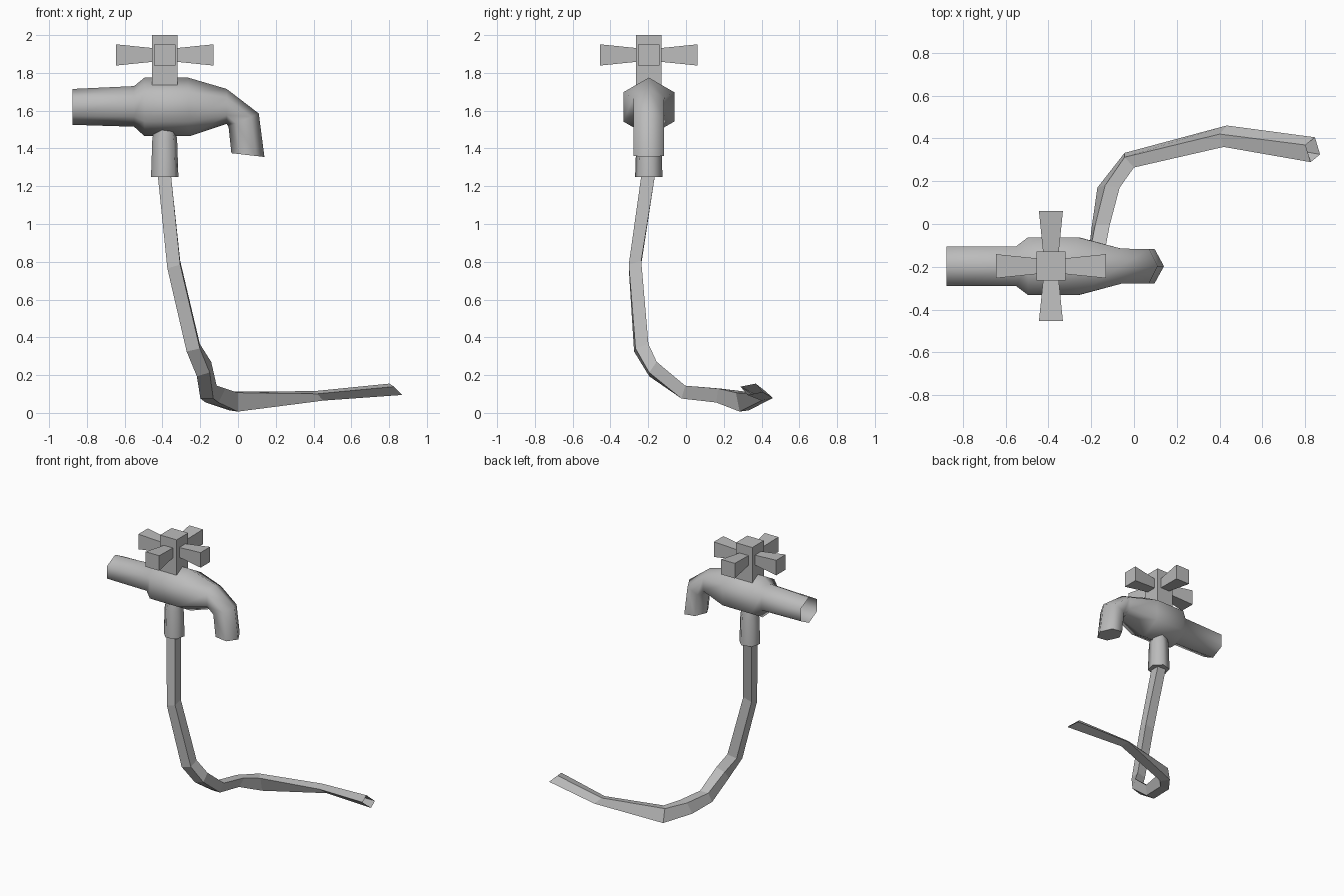
import bpy, bmesh
from math import cos, sin, pi, radians
from mathutils import Vector

cube = bpy.data.objects.get("Cube")
if cube:
    bpy.data.objects.remove(cube, do_unlink=True)

metal = bpy.data.materials.new("grey_metal")
metal.use_nodes = True
colour = (0.5, 0.5, 0.5, 1)
metal.diffuse_color = colour
metal.node_tree.nodes["Principled BSDF"].inputs["Base Color"].default_value = colour

CX, CY = -0.388, -0.197   # axis of the handle and neck


def loft(name, rings, cap_start=False, cap_end=False, smooth=None):
    """Skin a list of point rings with quads and optional end caps."""
    bm = bmesh.new()
    loops = [[bm.verts.new(p) for p in ring] for ring in rings]
    n = len(loops[0])
    for a, b in zip(loops, loops[1:]):
        for i in range(n):
            j = (i + 1) % n
            bm.faces.new((a[i], a[j], b[j], b[i]))
    if cap_start:
        bm.faces.new(loops[0])
    if cap_end:
        bm.faces.new(loops[-1])
    bmesh.ops.recalc_face_normals(bm, faces=bm.faces)
    mesh = bpy.data.meshes.new(name)
    bm.to_mesh(mesh)
    bm.free()
    mesh.materials.append(metal)
    obj = bpy.data.objects.new(name, mesh)
    bpy.context.collection.objects.link(obj)
    if smooth:
        bpy.ops.object.select_all(action='DESELECT')
        obj.select_set(True)
        bpy.context.view_layer.objects.active = obj
        bpy.ops.object.shade_smooth_by_angle(angle=radians(smooth))
    return obj


def body_ring(x1, z1, x2, z2, half_width):
    """Hexagon between an upper and a lower ridge point."""
    top, low = Vector((x1, CY, z1)), Vector((x2, CY, z2))
    mid, up = (top + low) / 2, (top - low) / 2
    side = Vector((0, half_width / sin(pi / 3), 0))
    return [mid + up * cos(k * pi / 3) + side * sin(k * pi / 3) for k in range(6)]


def square(centre, u, v):
    c, u, v = Vector(centre), Vector(u), Vector(v)
    return [c + u + v, c + u - v, c - u - v, c - u + v]


# Inlet pipe, bulged valve body and bent spout in one skin, open at the inlet
body = [
    (-0.875, 1.715, -0.875, 1.525, 0.093),
    (-0.55, 1.73, -0.55, 1.515, 0.093),
    (-0.495, 1.775, -0.495, 1.465, 0.135),
    (-0.265, 1.775, -0.255, 1.465, 0.135),
    (-0.06, 1.715, -0.06, 1.53, 0.082),
    (0.11, 1.585, -0.05, 1.515, 0.08),
    (0.14, 1.355, -0.035, 1.375, 0.08),
]
loft("tap_body", [body_ring(*r) for r in body], cap_end=True, smooth=65)

# Hexagonal neck that holds the hose
neck = [[(CX + r * cos(k * pi / 3 + pi / 12), CY + r * sin(k * pi / 3 + pi / 12), z)
         for k in range(6)]
        for z, r in ((1.54, 0.05), (1.45, 0.068), (1.25, 0.075))]
loft("hose_neck", neck, cap_start=True, cap_end=True, smooth=65)

# Square handle stem
loft("handle_stem", [square((CX, CY, z), (0.068, 0, 0), (0, 0.068, 0)) for z in (1.72, 2.0)],
     True, True)

# Four flared handle arms
for name, d in (("right", (-1, 0, 0)), ("left", (1, 0, 0)),
                ("front", (0, -1, 0)), ("back", (0, 1, 0))):
    d = Vector(d)
    side = d.cross((0, 0, 1))
    hub = Vector((CX, CY, 1.895))
    loft("handle_arm_" + name,
         [square(hub + d * t, side * s, (0, 0, s)) for t, s in ((0.06, 0.036), (0.257, 0.056))],
         True, True)

# Hanging hose: centre, then two half edges of its section, in millimetres
hose = [
    ((-390, -200, 1260), (-35, 0, 0), (0, 36, 0)),
    ((-340, -270, 785), (-34, 0, -10), (0, 33, 10)),
    ((-237, -237, 345), (-35, -4, -8), (0, 34, 12)),
    ((-180, -175, 232), (-34, 0, -10), (4, 20, 28)),
    ((-156, -14, 110), (-34, 0, 0), (9, 10, 34)),
    ((-119, 170, 92), (-34, 5, 0), (18, 5, 37)),
    ((-22, 298, 60), (-22, 24, 3), (0, -10, 50)),
    ((426, 410, 90), (-9, 30, 7), (-16, -20, 18)),
    ((835, 347, 125), (-12, 40, 8), (-22, -18, 22)),
]
loft("hose", [square(*(Vector(v) / 1000 for v in ring)) for ring in hose])
